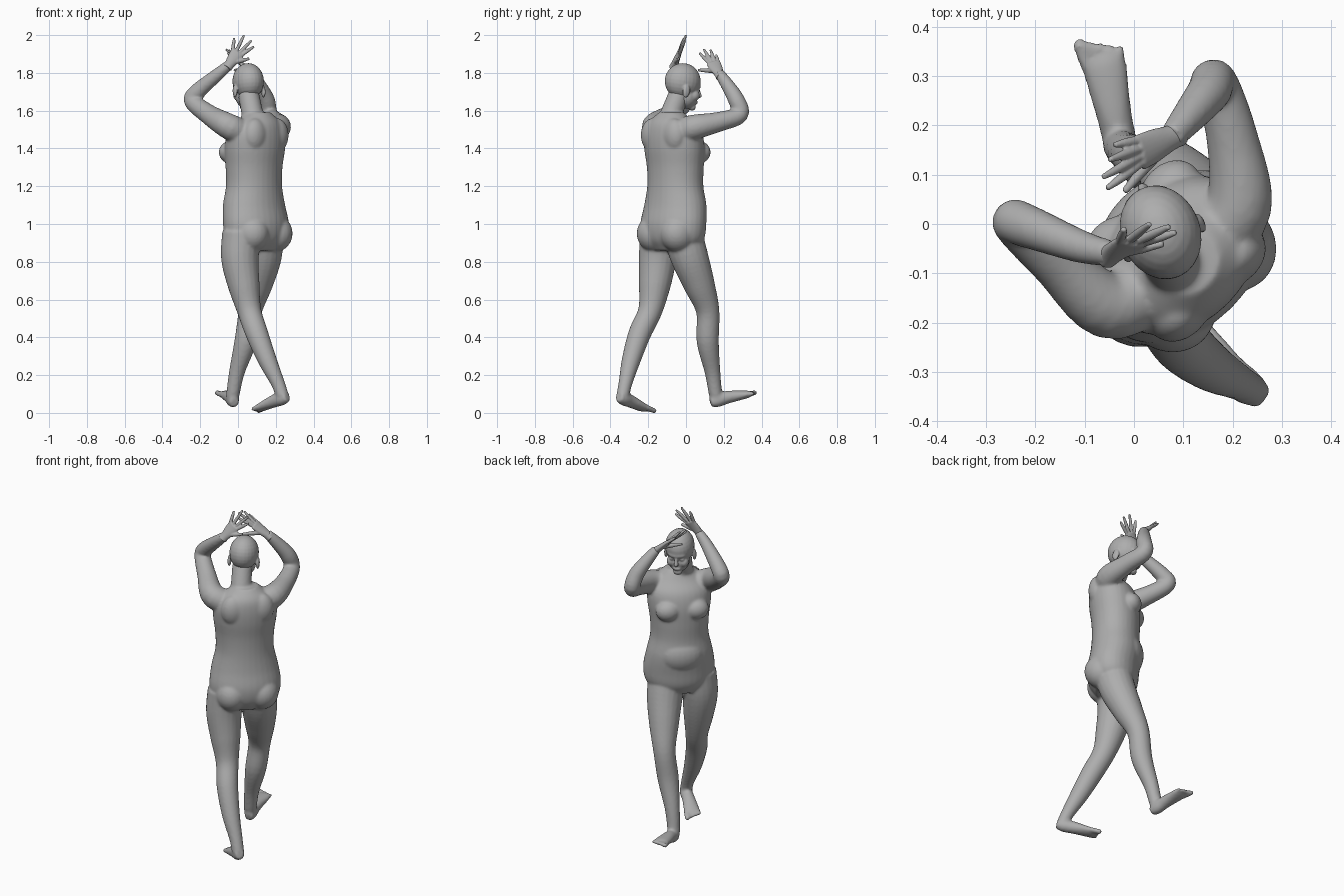
import bpy, bmesh, math
from mathutils import Vector, Matrix

cube = bpy.data.objects.get("Cube")
if cube:
    bpy.data.objects.remove(cube)

clay = bpy.data.materials.new("clay grey")
clay.use_nodes = True
clay.diffuse_color = (0.42, 0.42, 0.42, 1)
clay.node_tree.nodes["Principled BSDF"].inputs["Base Color"].default_value = clay.diffuse_color

# The body faces diagonally, towards -x +y
body_turn = Matrix.Rotation(math.radians(45), 4, 'Z')
UP = Vector((0, 0, 1))


def local(right, forward, z):
    return body_turn @ Vector((right, forward, z))


def spline(rows, steps):
    """Catmull-Rom interpolation of rows of any width."""
    rows = [Vector(row) for row in rows]
    rows = [rows[0] * 2 - rows[1]] + rows + [rows[-1] * 2 - rows[-2]]
    out = []
    for p, q, r, s in zip(rows, rows[1:], rows[2:], rows[3:]):
        for i in range(steps):
            t = i / steps
            out.append((q * 2 + (r - p) * t + (p * 2 - q * 5 + r * 4 - s) * t * t
                        + (q * 3 - p - r * 3 + s) * t ** 3) / 2)
    return out + [rows[-2]]


def loft(bm, rows, side, steps=5, sides=20, level=False):
    """Tube through rows (x, y, z, half width[, half depth]); side sets the width axis."""
    rows = spline([list(row) + [row[3]] if len(row) == 4 else row for row in rows], steps)
    points = [Vector(row[:3]) for row in rows]
    rings = []
    for i, row in enumerate(rows):
        along = UP if level else (points[min(i + 1, len(rows) - 1)] - points[max(i - 1, 0)]).normalized()
        u = (side - along * side.dot(along)).normalized()
        v = along.cross(u)
        ring = []
        for k in range(sides):
            a = math.tau * k / sides
            ring.append(bm.verts.new(points[i] + u * row[3] * math.cos(a) + v * row[4] * math.sin(a)))
        rings.append(ring)
    for low, high in zip(rings, rings[1:]):
        for k in range(sides):
            j = (k + 1) % sides
            bm.faces.new((low[k], low[j], high[j], high[k]))
    bm.faces.new(rings[0][::-1])
    bm.faces.new(rings[-1])


def blob(bm, frame, centre, radii):
    """Ellipsoid placed inside a frame."""
    matrix = frame @ Matrix.Translation(centre) @ Matrix.Diagonal((*radii, 1))
    bmesh.ops.create_uvsphere(bm, u_segments=24, v_segments=14, radius=1, matrix=matrix)


def finish(name, bm, voxel, rounds):
    """Fuse overlapping forms into one smooth skin."""
    bmesh.ops.recalc_face_normals(bm, faces=bm.faces)
    mesh = bpy.data.meshes.new(name)
    bm.to_mesh(mesh)
    bm.free()
    obj = bpy.data.objects.new(name, mesh)
    bpy.context.collection.objects.link(obj)
    fuse = obj.modifiers.new("fuse", 'REMESH')
    fuse.mode = 'VOXEL'
    fuse.voxel_size = voxel
    soften = obj.modifiers.new("soften", 'SMOOTH')
    soften.factor = 0.5
    soften.iterations = rounds
    graph = bpy.context.evaluated_depsgraph_get()
    skin = bpy.data.meshes.new_from_object(obj.evaluated_get(graph))
    obj.modifiers.clear()
    obj.data = skin
    skin.materials.clear()
    skin.materials.append(clay)
    skin.polygons.foreach_set("use_smooth", [True] * len(skin.polygons))
    return obj


RIGHT = local(1, 0, 0)
body = bmesh.new()

# Torso: forward, z, half width, half depth
torso = [(-.11, .86, .14, .1), (-.115, .92, .188, .135), (-.115, 1, .2, .145), (-.1, 1.1, .185, .142),
         (-.1, 1.2, .163, .133), (-.1, 1.3, .165, .135), (-.107, 1.4, .178, .14),
         (-.118, 1.48, .175, .13), (-.135, 1.54, .13, .1), (-.13, 1.59, .07, .065)]
loft(body, [(*local(.02, f, z), a, b) for f, z, a, b in torso], RIGHT, sides=32, level=True)
blob(body, body_turn, (.02, -.03, 1.1), (.13, .085, .11))
for s in (-1, 1):
    blob(body, body_turn, (.02 + s * .087, -.165, .95), (.092, .102, .1))
    blob(body, body_turn, (.02 + s * .08, -.005, 1.38), (.07, .056, .06))
    blob(body, body_turn, (.02 + s * .08, -.19, 1.47), (.07, .055, .09))

# Neck
loft(body, [(.09, -.1, 1.5, .07), (.075, -.075, 1.59, .058), (.055, -.035, 1.69, .056)], RIGHT)

# Legs
right_leg = [(.14, -.02, .95, .105), (.13, .02, .82, .1), (.1, .07, .68, .083), (.065, .115, .54, .062),
             (.04, .115, .38, .059), (-.005, .14, .22, .042), (-.025, .155, .11, .036), (-.03, .165, .07, .034)]
left_leg = [(.02, -.14, .95, .105), (.01, -.15, .82, .1), (.03, -.165, .68, .085), (.06, -.19, .54, .064),
            (.1, -.245, .42, .06), (.155, -.29, .28, .05), (.21, -.32, .16, .037), (.235, -.335, .09, .034)]
for leg in (right_leg, left_leg):
    loft(body, leg, RIGHT)

# Arms, from inside the chest to the wrist
right_arm = [(.14, -.04, 1.48, .07), (.212, .035, 1.51, .068), (.2, .17, 1.54, .053), (.165, .285, 1.58, .046),
             (.15, .265, 1.66, .044), (.105, .21, 1.75, .034), (.075, .175, 1.8, .026)]
left_arm = [(.03, -.13, 1.48, .07), (-.055, -.165, 1.52, .068), (-.155, -.08, 1.58, .053), (-.24, .0, 1.65, .046),
            (-.215, -.005, 1.7, .044), (-.11, -.045, 1.79, .034), (-.045, -.06, 1.845, .026)]
for arm in (right_arm, left_arm):
    loft(body, arm, Vector((1, -1, 1)))


# Feet
def foot(bm, heel, arch, ball, tip, medial):
    heel, arch, ball, tip = map(Vector, (heel, arch, ball, tip))
    side = (tip - heel).cross(UP).normalized() * medial
    loft(bm, [(*heel, .024, .026), (*heel.lerp(arch, .4), .034, .036), (*arch, .036, .034),
              (*ball, .046, .021), (*ball.lerp(tip, .4), .045, .014)], side)
    for i in range(5):
        across = side * (.038 - i * .019)
        size = .015 if i == 0 else .011
        end = tip + across - (tip - ball) * .13 * i
        loft(bm, [(*(ball + across * .85), size), (*end, size)], side, sides=10)
        blob(bm, Matrix(), end, (size, size, size))


foot(body, (-.02, .13, .055), (-.04, .22, .083), (-.06, .32, .098), (-.073, .37, .106), -1)
foot(body, (.262, -.355, .085), (.19, -.295, .062), (.12, -.23, .028), (.085, -.198, .012), 1)
finish("body", body, .0075, 7)

# Head, turned from the body and tipped slightly down
head = bmesh.new()
frame = (Matrix.Translation((.053, -.015, 1.74)) @ Matrix.Rotation(math.radians(22), 4, 'Z')
         @ Matrix.Rotation(math.radians(-10), 4, 'X'))
blob(head, frame, (0, -.005, .015), (.081, .098, .096))
blob(head, frame, (0, .03, -.06), (.06, .06, .065))
blob(head, frame, (0, .066, .003), (.052, .03, .02))
blob(head, frame, (0, .098, -.045), (.013, .018, .012))
loft(head, [(*(frame @ Vector((0, .085, -.005))), .008), (*(frame @ Vector((0, .104, -.045))), .011)], RIGHT)
blob(head, frame, (0, .083, -.082), (.024, .013, .012))
blob(head, frame, (0, .07, -.11), (.026, .02, .02))
for s in (-1, 1):
    blob(head, frame, (s * .036, .058, -.05), (.026, .03, .03))
    blob(head, frame, (s * .029, .076, -.022), (.014, .011, .009))
    blob(head, frame, (s * .081, -.008, -.04), (.01, .021, .034))
finish("head", head, .005, 4)


# Hands
def hand(name, wrist, thumb, tips):
    bm = bmesh.new()
    wrist, thumb, tips = Vector(wrist), Vector(thumb), [Vector(t) for t in tips]
    knuckles = wrist.lerp(sum(tips, Vector()) / 4, .5)
    side = (tips[0] - tips[-1]).normalized()
    back = wrist.lerp(knuckles, -.3)
    loft(bm, [(*back, .026, .024), (*wrist, .026, .02), (*wrist.lerp(knuckles, .5), .034, .016),
              (*knuckles, .038, .012)], side)
    for i, tip in enumerate(tips):
        root = knuckles + side * (.028 - .0187 * i)
        loft(bm, [(*root.lerp(wrist, .2), .009), (*root.lerp(tip, .5), .0095), (*tip, .006)], side, sides=10)
    base = wrist.lerp(knuckles, .25) + side * .012
    loft(bm, [(*base, .014), (*base.lerp(thumb, .5), .012), (*thumb, .007)], side, sides=10)
    finish(name, bm, .0035, 2)


hand("right_hand", (.075, .175, 1.795), (-.02, .065, 1.815),
     [(-.055, .072, 1.905), (-.063, .095, 1.925), (-.05, .13, 1.922), (-.04, .16, 1.895)])
hand("left_hand", (-.045, -.06, 1.845), (.06, -.04, 1.875),
     [(.085, -.017, 1.94), (.072, -.005, 1.972), (.032, .0, 2), (-.02, -.01, 1.985)])
